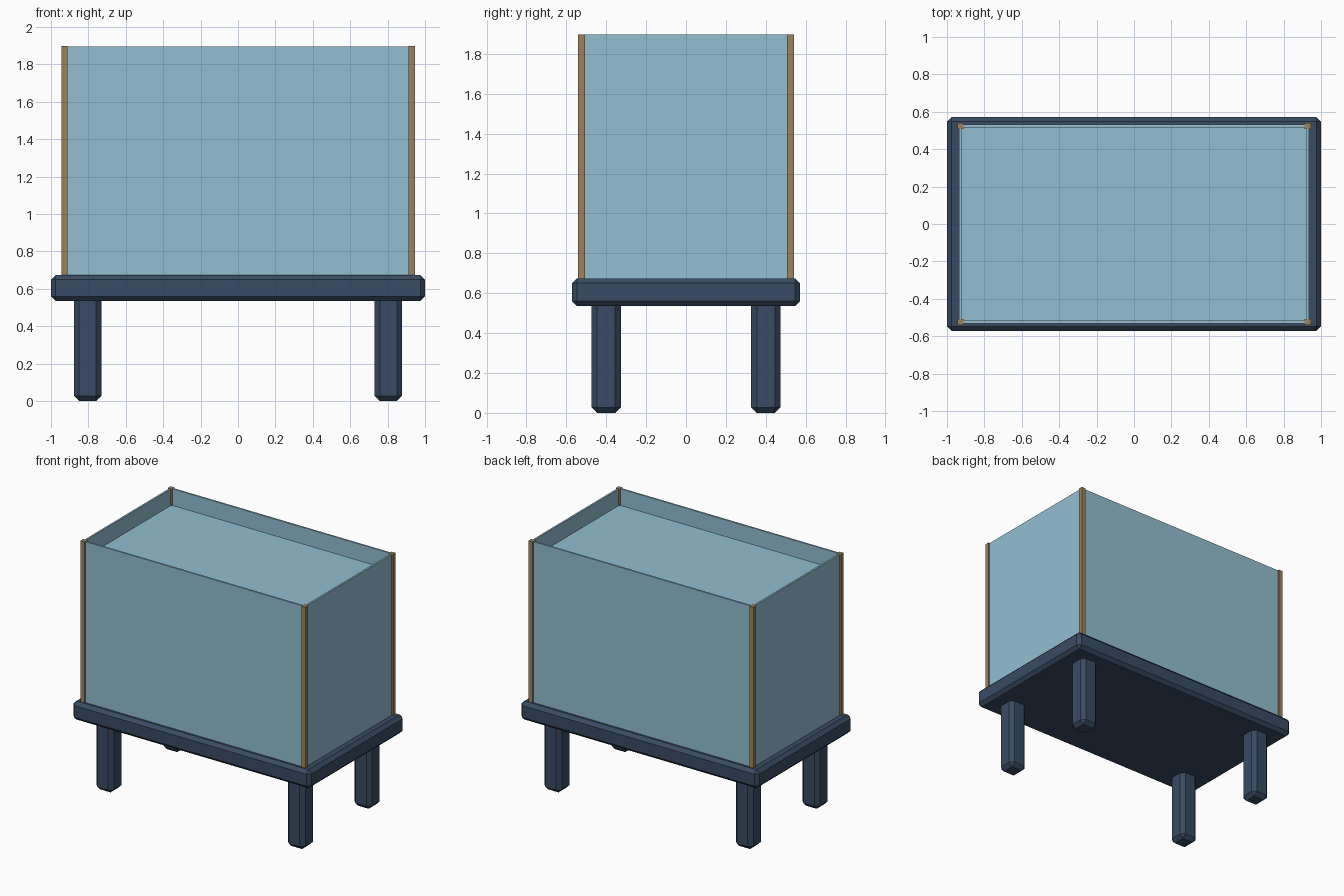
import bpy
import bmesh

if "Cube" in bpy.data.objects:
    bpy.data.objects.remove(bpy.data.objects["Cube"])


def material(name, rgb):
    m = bpy.data.materials.new(name)
    m.diffuse_color = (*rgb, 1.0)
    m.use_nodes = True
    m.node_tree.nodes["Principled BSDF"].inputs["Base Color"].default_value = m.diffuse_color
    return m


NAVY = material("navy_paint", (0.04, 0.07, 0.125))
GLASS = material("pale_blue_glass", (0.29, 0.52, 0.64))
BRASS = material("brass", (0.33, 0.23, 0.11))


def box(name, lo, hi, mat, chamfer=0.0):
    """Axis-aligned box from corner lo to corner hi, with optional flat chamfer."""
    bm = bmesh.new()
    bmesh.ops.create_cube(bm, size=1.0)
    for v in bm.verts:
        v.co = [(a + b) / 2 + c * (b - a) for a, b, c in zip(lo, hi, v.co)]
    mesh = bpy.data.meshes.new(name)
    bm.to_mesh(mesh)
    bm.free()
    mesh.materials.append(mat)
    obj = bpy.data.objects.new(name, mesh)
    bpy.context.collection.objects.link(obj)
    if chamfer:
        mod = obj.modifiers.new("chamfer", 'BEVEL')
        mod.width = chamfer
        mod.segments = 1
    return obj


TOP_Z, RIM_Z = 0.675, 1.898
POST_X, POST_Y, POST_R = 0.928, 0.524, 0.017
PANE = 0.007  # half thickness of a glass pane

# Stand: chamfered slab
box("stand_top", (-1, -0.572, 0.535), (1, 0.572, TOP_Z), NAVY, 0.025)

# Legs and corner posts, one per corner
for sy, depth in ((-1, "front"), (1, "back")):
    for sx, side in ((-1, "left"), (1, "right")):
        cx, cy = sx * 0.804, sy * 0.4
        box(f"{depth}_{side}_leg", (cx - 0.073, cy - 0.073, 0),
            (cx + 0.073, cy + 0.073, 0.59), NAVY, 0.028)
        cx, cy = sx * POST_X, sy * POST_Y
        box(f"{depth}_{side}_post", (cx - POST_R, cy - POST_R, TOP_Z - 0.005),
            (cx + POST_R, cy + POST_R, RIM_Z), BRASS)

# Glass panes running between the posts
for s, name in ((-1, "front"), (1, "back")):
    y = s * POST_Y
    box(f"{name}_pane", (-POST_X, y - PANE, TOP_Z - 0.005),
        (POST_X, y + PANE, RIM_Z - 0.002), GLASS)
for s, name in ((-1, "left"), (1, "right")):
    x = s * POST_X
    box(f"{name}_pane", (x - PANE, -POST_Y, TOP_Z - 0.005),
        (x + PANE, POST_Y, RIM_Z - 0.002), GLASS)

# Water filling the tank to just below the rim
box("water", (-POST_X + PANE, -POST_Y + PANE, TOP_Z - 0.003),
    (POST_X - PANE, POST_Y - PANE, 1.77), GLASS)
